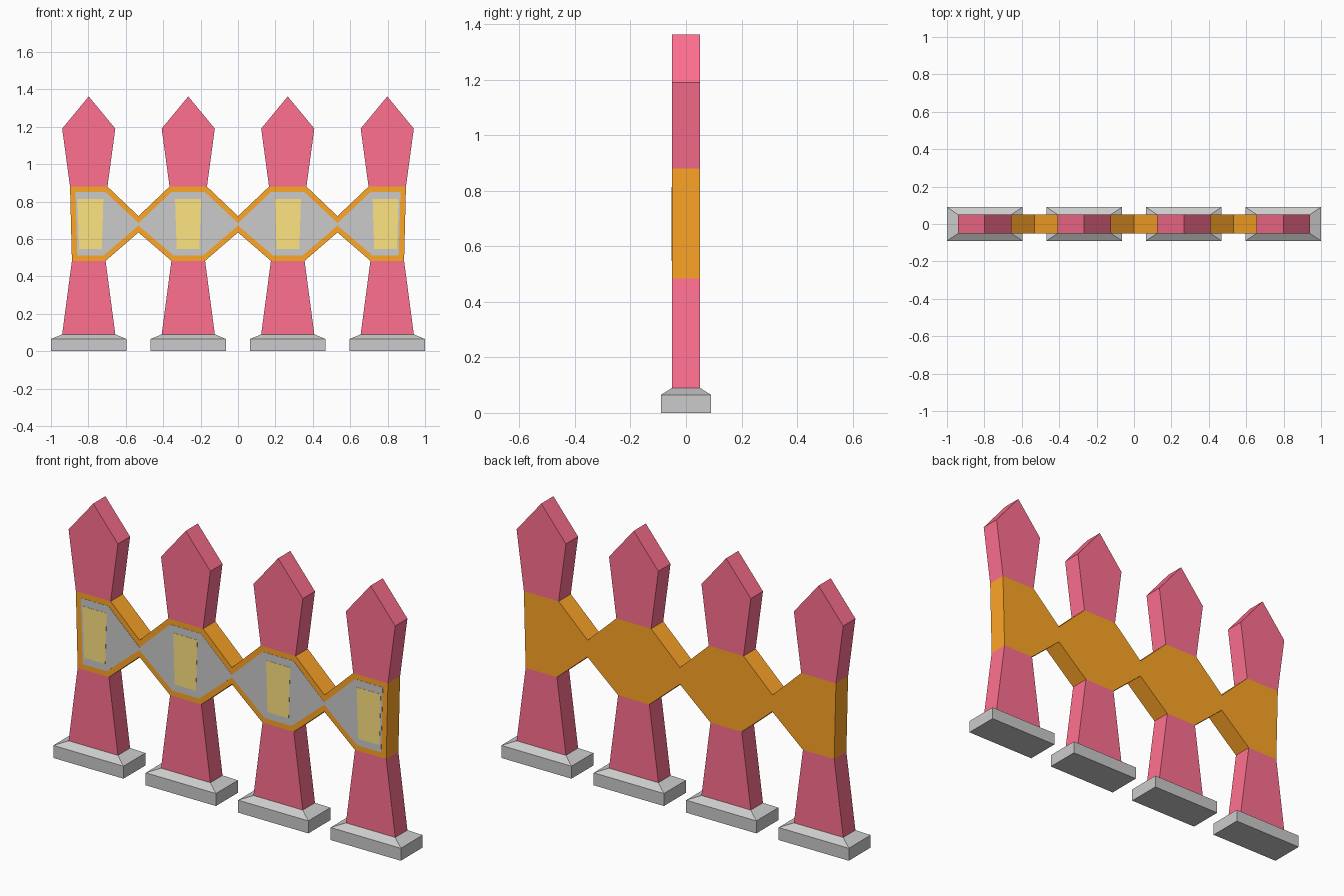
import bpy, bmesh

if "Cube" in bpy.data.objects:
    bpy.data.objects.remove(bpy.data.objects["Cube"])

FRONT = 0.05  # half depth of posts and rail


def material(name, rgb):
    m = bpy.data.materials.new(name)
    m.diffuse_color = (*rgb, 1)
    m.use_nodes = True
    m.node_tree.nodes["Principled BSDF"].inputs["Base Color"].default_value = m.diffuse_color
    return m


PINK = material("pink_paint", (1.0, 0.16, 0.28))
ORANGE = material("orange_paint", (1.0, 0.38, 0.02))
YELLOW = material("yellow_paint", (1.0, 0.78, 0.22))


def loft(name, ring_a, ring_b, mat=None, extra=None):
    """Closed solid through two or three rings of matching points."""
    bm = bmesh.new()
    rings = [[bm.verts.new(p) for p in r] for r in (ring_a, ring_b, extra) if r]
    n = len(ring_a)
    bm.faces.new(rings[0])
    bm.faces.new(rings[-1])
    for a, b in zip(rings, rings[1:]):
        for i in range(n):
            j = (i + 1) % n
            bm.faces.new((a[i], a[j], b[j], b[i]))
    bmesh.ops.recalc_face_normals(bm, faces=bm.faces)
    me = bpy.data.meshes.new(name)
    bm.to_mesh(me)
    bm.free()
    ob = bpy.data.objects.new(name, me)
    bpy.context.collection.objects.link(ob)
    if mat:
        me.materials.append(mat)
    return ob


def prism(name, pts, y0, y1, mat=None):
    return loft(name, [(x, y0, z) for x, z in pts], [(x, y1, z) for x, z in pts], mat)


def rect(cx, hx, hy, z):
    return [(cx - hx, -hy, z), (cx + hx, -hy, z), (cx + hx, hy, z), (cx - hx, hy, z)]


centres = (-0.798, -0.266, 0.266, 0.798)
necks = (-0.532, 0.0, 0.532)


def band(z_top, z_bot, h_top, h_bot, neck_top, neck_bot, end_inset=0.0):
    """Outline of the linked hexagons, pinched midway between posts."""
    top, bottom = [], []
    for i, c in enumerate(centres):
        # the outer ends are straight cuts along the post sides
        left = 0.1 - end_inset if i == 0 else h_top
        right = 0.1 - end_inset if i == 3 else h_top
        top += [(c - left, z_top), (c + right, z_top)]
        left = 0.09 - end_inset if i == 0 else h_bot
        right = 0.09 - end_inset if i == 3 else h_bot
        bottom += [(c - left, z_bot), (c + right, z_bot)]
        if i < 3:
            top.append((necks[i], neck_top))
            bottom.append((necks[i], neck_bot))
    return top + bottom[::-1]


for i, c in enumerate(centres, 1):
    # stone foot with sloped top
    loft(f"foot_{i}", rect(c, 0.202, 0.09, 0), rect(c, 0.202, 0.09, 0.065),
         extra=rect(c, 0.142, FRONT, 0.09))
    # post below and above the rail
    prism(f"lower_post_{i}", [(c - 0.142, 0.09), (c + 0.142, 0.09),
                              (c + 0.09, 0.483), (c - 0.09, 0.483)], -FRONT, FRONT, PINK)
    prism(f"upper_post_{i}", [(c - 0.1, 0.88), (c + 0.1, 0.88), (c + 0.142, 1.19),
                              (c, 1.362), (c - 0.142, 1.19)], -FRONT, FRONT, PINK)
    # yellow inlay on the front panel
    prism(f"yellow_inlay_{i}", [(c - 0.063 * 1.1, 0.813), (c + 0.063 * 1.1, 0.813),
                                (c + 0.061, 0.547), (c - 0.061, 0.547)],
          -FRONT - 0.002, -FRONT, YELLOW).location.x = (0.009, -0.001, 0.001, -0.009)[i - 1]

# linked rail and its inset front panel
prism("rail", band(0.88, 0.483, 0.1, 0.09, 0.722, 0.635), -FRONT, FRONT, ORANGE)
prism("front_panel", band(0.852, 0.511, 0.088, 0.078, 0.685, 0.672, 0.029),
      -FRONT - 0.001, -FRONT + 0.001)
